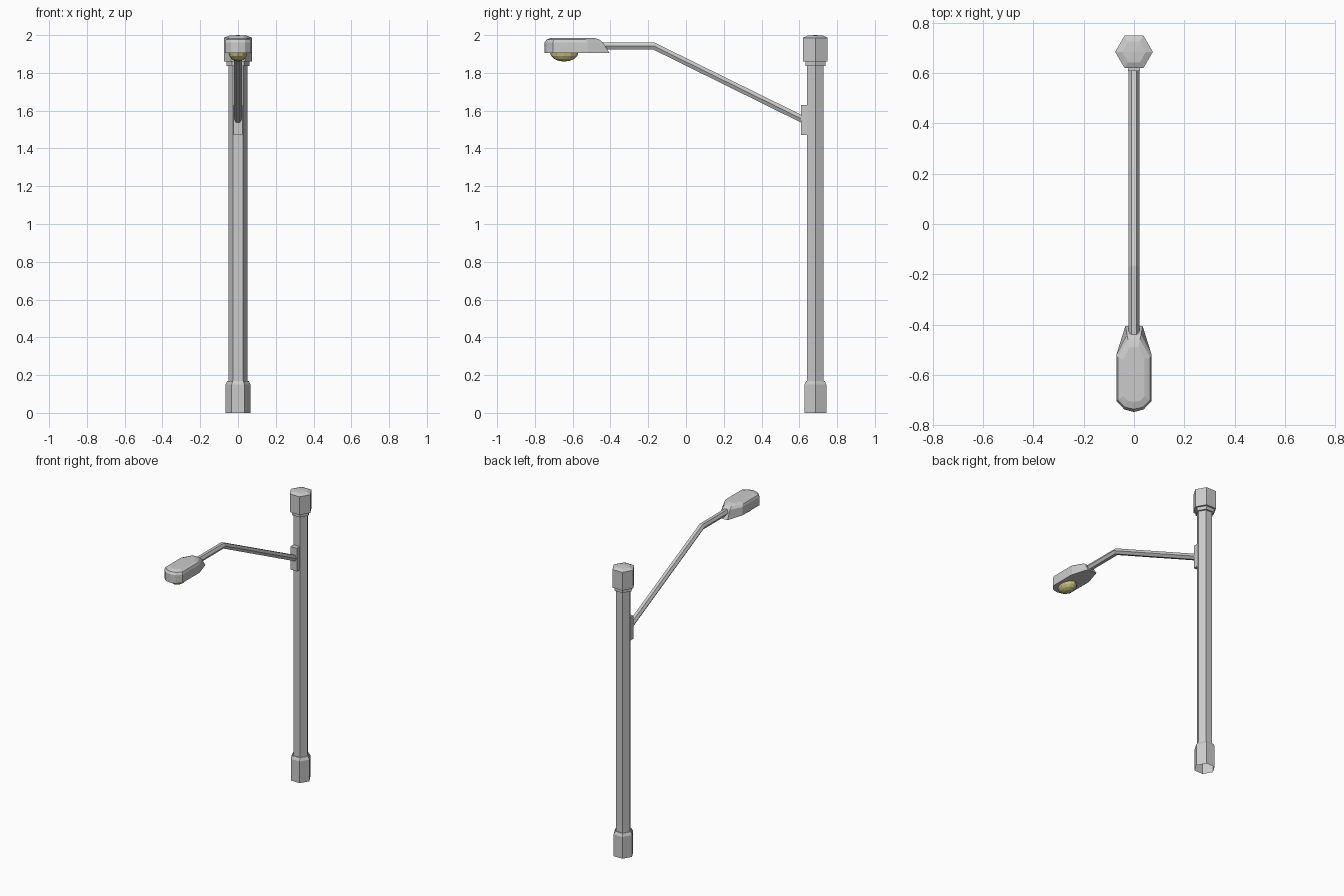
import bpy, bmesh
from math import cos, sin, pi
from mathutils import Vector

if "Cube" in bpy.data.objects:
    bpy.data.objects.remove(bpy.data.objects["Cube"])

POLE_Y = 0.685


def loft(name, rings, cap_start=True, cap_end=True):
    """Skin a list of equal-length point rings."""
    bm = bmesh.new()
    vs = [[bm.verts.new(p) for p in r] for r in rings]
    n = len(vs[0])
    for a, b in zip(vs, vs[1:]):
        for i in range(n):
            j = (i + 1) % n
            bm.faces.new((a[i], a[j], b[j], b[i]))
    if cap_start:
        bm.faces.new(vs[0][::-1])
    if cap_end:
        bm.faces.new(vs[-1])
    bmesh.ops.remove_doubles(bm, verts=bm.verts, dist=1e-4)
    bmesh.ops.recalc_face_normals(bm, faces=bm.faces)
    me = bpy.data.meshes.new(name)
    bm.to_mesh(me)
    bm.free()
    ob = bpy.data.objects.new(name, me)
    bpy.context.collection.objects.link(ob)
    return ob


def turned(name, profile, n=6, centre=(0, POLE_Y), sy=1, **kw):
    """Polygonal column from (radius, z) pairs, corners on the x axis."""
    return loft(name, [[(centre[0] + r * cos(2 * pi * i / n),
                         centre[1] + sy * r * sin(2 * pi * i / n), z)
                        for i in range(n)] for r, z in profile], **kw)


# Pole: foot, shaft, and cap with a shallow pointed top
turned("pole_foot", [(0.067, 0), (0.067, 0.15), (0.056, 0.17), (0.05, 0.17)],
       cap_start=False, cap_end=False)
turned("pole_shaft", [(0.051, 0.165), (0.051, 1.84)],
       cap_start=False, cap_end=False)
turned("pole_cap", [(0.05, 1.835), (0.061, 1.837), (0.061, 1.86), (0.075, 1.86),
                    (0.075, 1.986), (0.048, 1.997), (0.00001, 2.0)],
       cap_start=False, cap_end=False)

# Bracket plate on the front of the pole
plate = [(-0.024, 0.609), (0.024, 0.609), (0.024, 0.645), (-0.024, 0.645)]
loft("arm_bracket", [[(x, y, z) for x, y in plate] for z in (1.47, 1.63)])

# Bent hexagonal arm, mitred at the bend
path = [Vector((0, 0.625, 1.55)), Vector((0, -0.17, 1.942)), Vector((0, -0.46, 1.942))]
dirs = [(b - a).normalized() for a, b in zip(path, path[1:])]
tangents = [dirs[0], (dirs[0] + dirs[1]).normalized(), dirs[1]]
R = 0.0215
arm = []
for p, t in zip(path, tangents):
    up = Vector((1, 0, 0)).cross(t).normalized()
    arm.append([p + Vector((1, 0, 0)) * R * cos(i * pi / 3) + up * R * sin(i * pi / 3)
                for i in range(6)])
loft("arm", arm)


# Lamp head: mirrored outlines stacked upward
def outline(half, z):
    left = [(-x, y, z) for x, y in reversed(half) if x > 0]
    return [(x, y, z) for x, y in half] + left


body = [(0.07, -0.52), (0.07, -0.705), (0.038, -0.738), (0, -0.748)]
loft("lamp_head", [
    outline([(0.034, -0.405)] + body, 1.905),
    outline([(0.028, -0.44)] + body, 1.962),
    outline([(0.024, -0.46), (0.064, -0.53), (0.064, -0.70), (0.035, -0.729), (0, -0.737)], 1.977),
    outline([(0.018, -0.49), (0.042, -0.54), (0.042, -0.685), (0.024, -0.703), (0, -0.708)], 1.986)])

# Yellow bowl lens under the head
angles = [0, pi / 8, pi / 4, 3 * pi / 8, pi / 2 - 1e-4]
lens = turned("lamp_lens", [(0.05 * cos(a), 1.907 - 0.047 * sin(a)) for a in angles],
              n=12, centre=(0, -0.645), sy=1.5, cap_end=False)
mat = bpy.data.materials.new("lens_yellow")
mat.diffuse_color = (0.6, 0.55, 0.22, 1)
mat.use_nodes = True
mat.node_tree.nodes["Principled BSDF"].inputs["Base Color"].default_value = mat.diffuse_color
lens.data.materials.append(mat)
